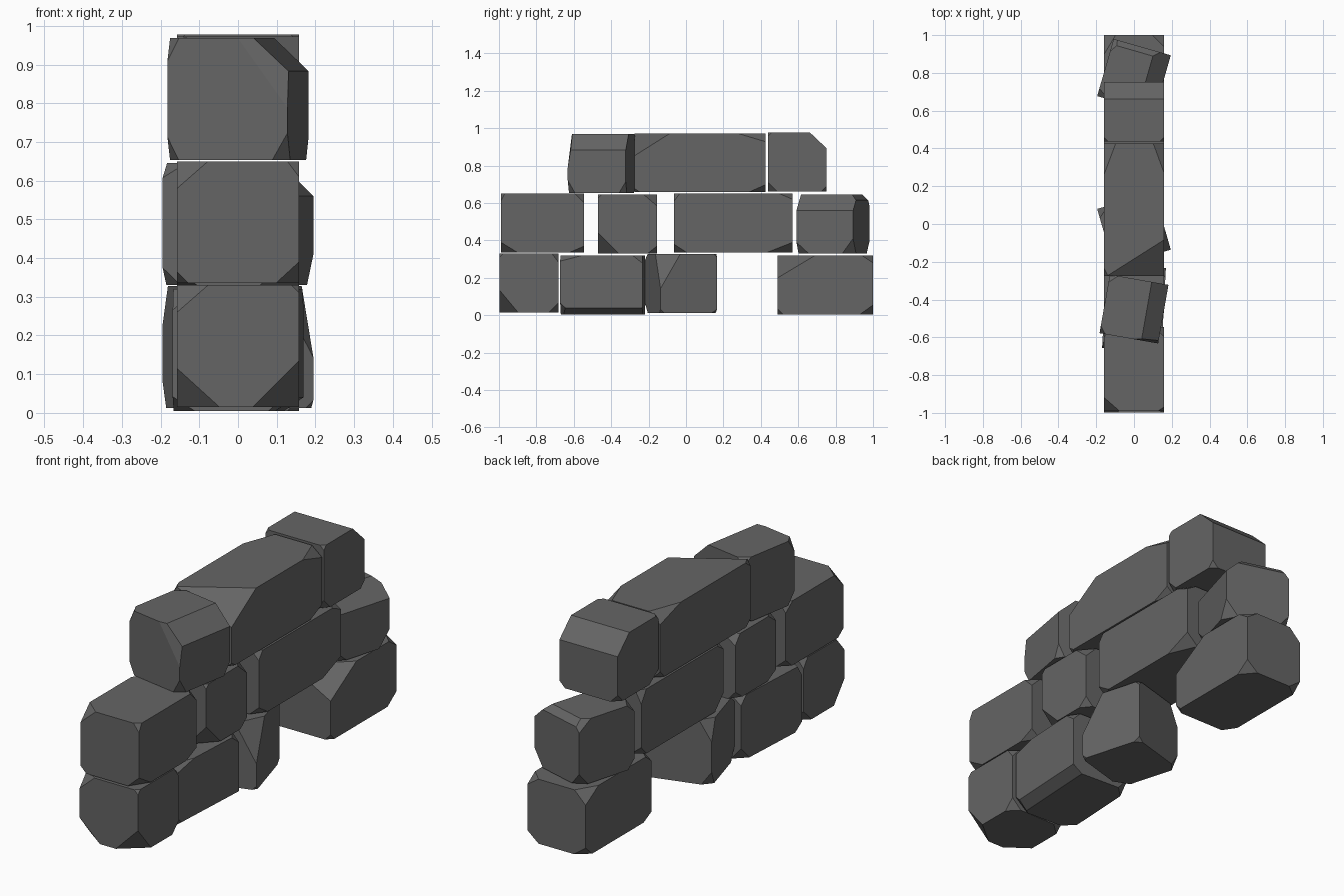
import bpy, bmesh, math, random
from itertools import product
from mathutils import Vector, Matrix

cube = bpy.data.objects.get("Cube")
if cube:
    bpy.data.objects.remove(cube)

random.seed(4)
WIDTH, HEIGHT = 0.315, 0.315

# Single stone colour
stone_grey = bpy.data.materials.new("stone_grey")
stone_grey.use_nodes = True
colour = (0.13, 0.13, 0.13, 1)
stone_grey.diffuse_color = colour
bsdf = next(n for n in stone_grey.node_tree.nodes if n.type == "BSDF_PRINCIPLED")
bsdf.inputs["Base Color"].default_value = colour
bsdf.inputs["Roughness"].default_value = 0.9


def chip(bm, half, signs, depth):
    """Slice off a corner, or a whole edge where a sign is '0'."""
    sign = [{"+": 1, "-": -1, "0": 0}[s] for s in signs]
    normal = Vector([s / d for s, d in zip(sign, depth)])
    reach = sum(abs(n) * h for n, h in zip(normal, half)) - 1
    point = normal * (reach / normal.length_squared)
    geom = bm.verts[:] + bm.edges[:] + bm.faces[:]
    cut = bmesh.ops.bisect_plane(bm, geom=geom, dist=1e-5, plane_co=point,
                                 plane_no=normal, clear_outer=True)
    edges = [e for e in cut["geom_cut"] if isinstance(e, bmesh.types.BMEdge)]
    bmesh.ops.holes_fill(bm, edges=edges, sides=0)


def stone(name, middle, length, base, turn=0, **_):
    """Block with chipped corners; corners not listed get a small chip."""
    chips = _.get("chips", {})
    half = (WIDTH / 2, length / 2, HEIGHT / 2)
    bm = bmesh.new()
    bmesh.ops.create_cube(bm, size=1, matrix=Matrix.Diagonal((WIDTH, length, HEIGHT, 1)))
    for signs, depth in chips.items():
        chip(bm, half, signs, depth)
    for corner in product("+-", repeat=3):
        key = "".join(corner)
        if key not in chips:
            chip(bm, half, key, [random.uniform(0.03, 0.07) for _axis in range(3)])
    bmesh.ops.recalc_face_normals(bm, faces=bm.faces[:])
    mesh = bpy.data.meshes.new(name)
    bm.to_mesh(mesh)
    bm.free()
    mesh.materials.append(stone_grey)
    obj = bpy.data.objects.new(name, mesh)
    obj.location = (0, middle, base + HEIGHT / 2)
    obj.rotation_euler.z = math.radians(turn)
    bpy.context.collection.objects.link(obj)


# Bottom course
stone("bottom_front_stone", -.84, .315, .015, chips={
    "+--": (.12, .1, .12), "---": (.11, .08, .1), "--+": (.08, .06, .07),
    "+-+": (.02, .02, .02), "++-": (.05, .05, .05)})
stone("bottom_second_stone", -.445, .44, .005, -3, chips={
    "+0-": (.05, 1, .035), "+-+": (.04, .12, .03)})
stone("bottom_middle_stone", -.028, .315, .013, 16, chips={
    "+-+": (.1, .11, .185), "-++": (.06, .05, .1), "+--": (.02, .02, .02),
    "++-": (.03, .03, .02), "+++": (.02, .02, .02)})
stone("bottom_back_stone", .745, .51, .005, chips={
    "+-+": (.22, .2, .12), "+++": (.06, .06, .04), "++-": (.06, .07, .05),
    "+--": (.03, .03, .03), "-++": (.06, .1, .06)})

# Middle course
stone("middle_front_stone", -.767, .445, .335, chips={
    "--+": (.08, .07, .07), "+-+": (.03, .02, .04), "+--": (.06, .09, .055),
    "+++": (.05, .05, .05), "++-": (.05, .08, .035), "---": (.03, .04, .03)})
stone("middle_second_stone", -.313, .315, .33, chips={
    "+--": (.1, .11, .11), "++-": (.04, .05, .04), "+++": (.06, .07, .06),
    "+-+": (.02, .02, .02)})
stone("middle_long_stone", .253, .635, .335, chips={
    "+--": (.05, .07, .045), "+-+": (.04, .03, .04), "++-": (.06, .14, .055),
    "+++": (.05, .07, .03)})
stone("middle_back_stone", .785, .315, .33, -16, chips={
    "+0+": (.09, 1, .085), "0++": (1, .03, .03), "+++": (.04, .05, .06),
    "++-": (.06, .06, .08), "-+-": (.05, .05, .06)})

# Top course
stone("top_front_stone", -.45, .315, .653, -10, chips={
    "+0+": (.09, 1, .085), "+-+": (.13, .03, .18), "+--": (.04, .04, .07),
    "--+": (.03, .04, .06), "---": (.03, .04, .06)})
stone("top_long_stone", .075, .7, .658, chips={
    "+-+": (.3, .19, .12), "+++": (.055, .15, .045), "-++": (.06, .16, .05),
    "++-": (.05, .09, .04), "+--": (.02, .03, .02), "--+": (.02, .04, .03)})
stone("top_back_stone", .595, .315, .662, chips={
    "0++": (1, .09, .085), "+--": (.04, .05, .05), "-+-": (.04, .04, .04),
    "++-": (.03, .03, .03), "+-+": (.02, .02, .02), "--+": (.02, .02, .02)})
